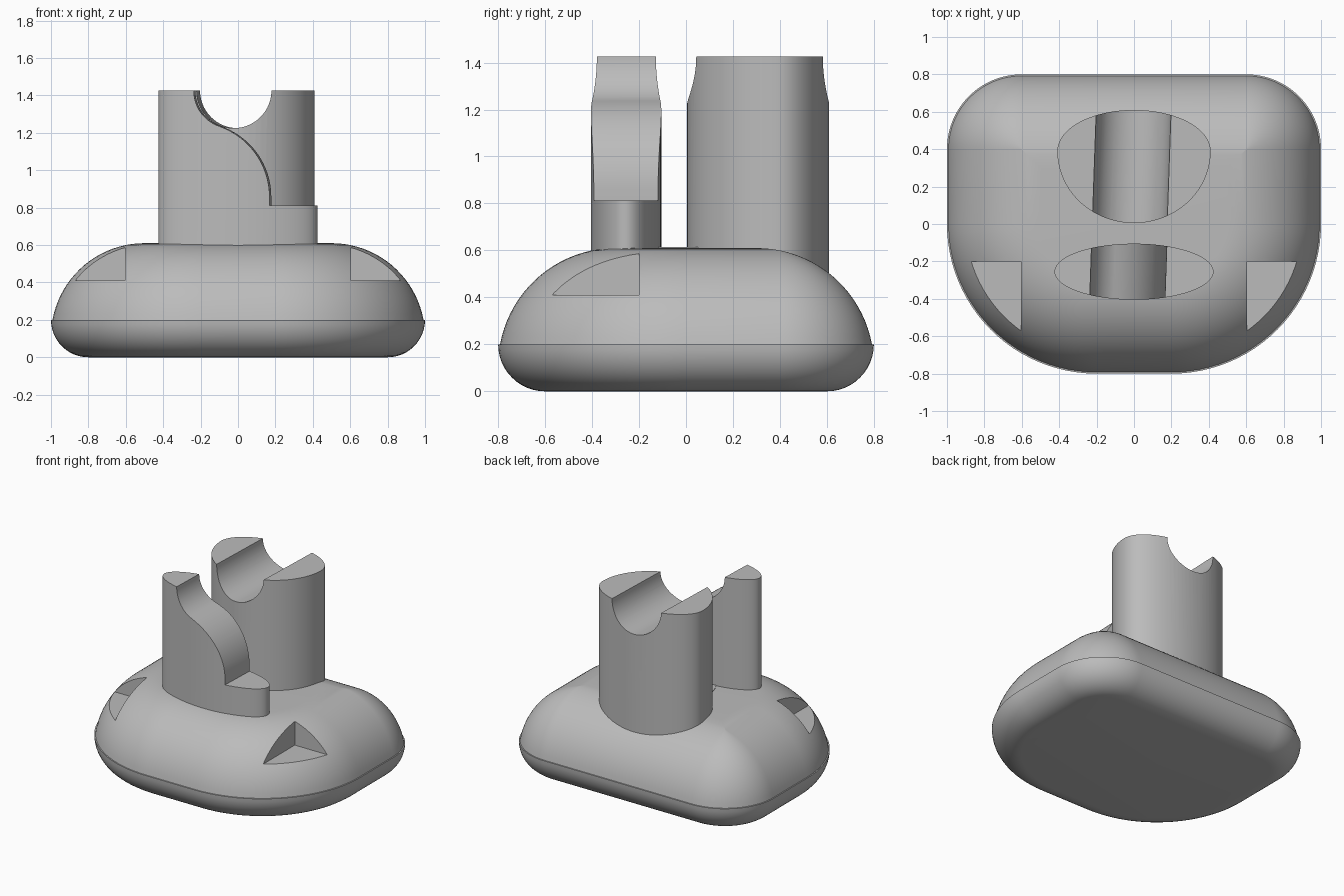
import bpy, bmesh, math
from math import sin, cos, pi, radians
from mathutils import Matrix

old = bpy.data.objects.get("Cube")
if old:
    bpy.data.objects.remove(old)

grey = bpy.data.materials.new("plain_grey")
grey.use_nodes = True
grey.diffuse_color = (0.5, 0.5, 0.5, 1)
grey.node_tree.nodes["Principled BSDF"].inputs["Base Color"].default_value = (0.5, 0.5, 0.5, 1)


def arc(cx, cy, rx, ry, a0, a1, n):
    """Points on an elliptical arc, angles in degrees."""
    angles = [radians(a0 + (a1 - a0) * i / n) for i in range(n + 1)]
    return [(cx + rx * cos(a), cy + ry * sin(a)) for a in angles]


def loft(name, rings):
    """Capped skin through matching closed rings."""
    bm = bmesh.new()
    loops = [[bm.verts.new(p) for p in ring] for ring in rings]
    n = len(loops[0])
    for low, high in zip(loops, loops[1:]):
        for i in range(n):
            j = (i + 1) % n
            bm.faces.new((low[i], low[j], high[j], high[i]))
    bm.faces.new(loops[0][::-1])
    bm.faces.new(loops[-1])
    bmesh.ops.remove_doubles(bm, verts=bm.verts, dist=0.0005)
    bmesh.ops.recalc_face_normals(bm, faces=bm.faces)
    mesh = bpy.data.meshes.new(name)
    bm.to_mesh(mesh)
    bm.free()
    mesh.materials.append(grey)
    obj = bpy.data.objects.new(name, mesh)
    bpy.context.collection.objects.link(obj)
    return obj


def column(name, outline, z0, z1):
    return loft(name, [[(x, y, z) for x, y in outline] for z in (z0, z1)])


def cut(obj, cutter):
    """Subtract the cutter, then discard it."""
    cutter.hide_render = True
    mod = obj.modifiers.new("cut", 'BOOLEAN')
    mod.operation = 'DIFFERENCE'
    mod.solver = 'EXACT'
    mod.object = cutter
    bpy.context.view_layer.objects.active = obj
    bpy.ops.object.modifier_apply(modifier=mod.name)
    bpy.data.objects.remove(cutter)


def saddle_cutter(name, profile):
    """Profile in x and z, swept front to back along the slightly turned rod axis."""
    obj = loft(name, [[(x, y, z) for x, z in profile] for y in (-1, 1)])
    obj.data.transform(Matrix.Translation((-0.023, 0, 0)) @ Matrix.Rotation(radians(-2), 4, 'Z'))
    return obj


# Base: rounded outline, wide corners at the front and tighter at the back
def outline(inset):
    points = []
    for sx, sy, r, start in ((1, 1, 0.4, 0), (-1, 1, 0.4, 90), (-1, -1, 0.8, 180), (1, -1, 0.8, 270)):
        r = max(r - inset, 0)
        points += arc(sx * (1 - inset - r), sy * (0.8 - inset - r), r, r, start, start + 90, 24)
    return points


lower = arc(0.2, 0.2, 0.2, 0.2, 270, 180, 12)
upper = arc(0.5, 0.11, 0.5, 0.5, 169.6, 90, 20)
base = loft("base", [[(x, y, z) for x, y in outline(inset)] for inset, z in lower + upper])

# Square notches in the two front shoulders
for side in (-1, 1):
    box = [(side * 0.605, -0.2), (side * 1.2, -0.2), (side * 1.2, -1), (side * 0.605, -1)]
    cut(base, column("notch_cutter", box, 0.41, 0.9))

# Low round boss between the posts
boss = column("boss", arc(0, 0, 0.2, 0.2, 0, 357, 119), 0.5, 0.614)

# Rear post: egg-shaped section with a round saddle on top
egg = arc(0, 0.39, 0.41, 0.22, 0, 180, 40)[:-1] + arc(0, 0.39, 0.41, 0.385, 180, 360, 40)[:-1]
rear_post = column("rear_post", egg, 0.3, 1.425)
channel = arc(0, 1.425, 0.2, 0.2, 180, 360, 40) + [(0.2, 1.7), (-0.2, 1.7)]
cut(rear_post, saddle_cutter("channel_cutter", channel))

# Front post: oval section, cut by an S-curve that drops to a step
front_post = column("front_post", arc(0, -0.255, 0.425, 0.15, 0, 356, 89), 0.3, 1.425)
curve = arc(0, 1.425, 0.2, 0.2, 180, 251, 18) + arc(-0.195, 0.857, 0.4, 0.4, 71, 0, 24)[1:]
step = [(0.205, 0.812), (1, 0.812), (1, 1.7), (-0.2, 1.7)]
cut(front_post, saddle_cutter("step_cutter", curve + step))

# Smooth shading with sharp edges kept
bpy.ops.object.select_all(action='DESELECT')
for obj in (base, boss, rear_post, front_post):
    obj.select_set(True)
bpy.context.view_layer.objects.active = base
bpy.ops.object.shade_smooth_by_angle(angle=radians(30))
